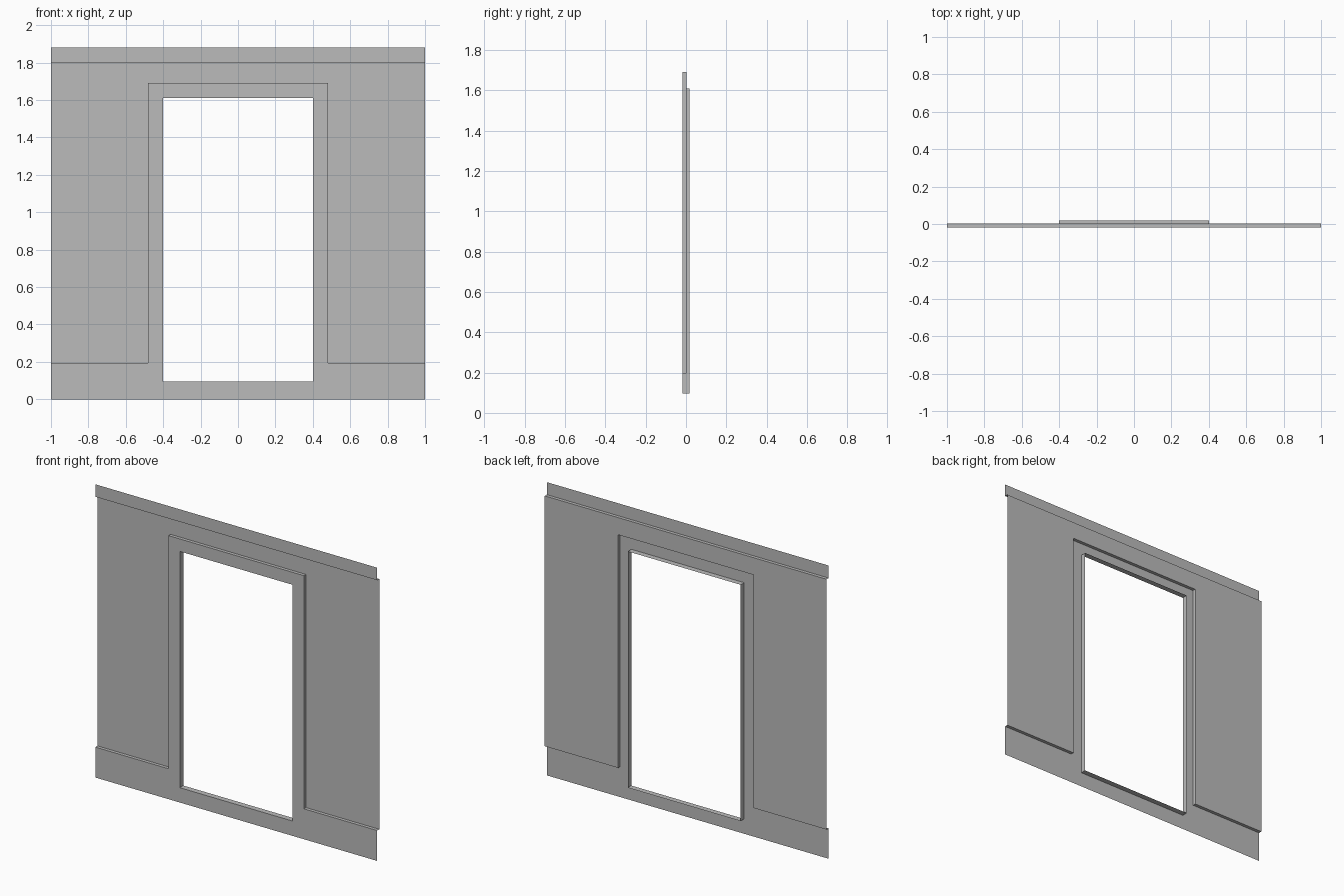
import bpy
import bmesh

cube = bpy.data.objects.get("Cube")
if cube:
    bpy.data.objects.remove(cube, do_unlink=True)

# Depths of the thin shell: raised trim, recessed wall, rear lip of the opening
FRONT, WALL, BACK = -0.018, 0.003, 0.018
# Heights and half widths
TOP, BAND, HEAD, LINTEL, BASE, SILL = 1.88, 1.80, 1.69, 1.61, 0.195, 0.095
WIDE, CASING, OPENING = 1.0, 0.48, 0.40

grey = bpy.data.materials.new("plain_grey")
grey.use_nodes = True
colour = (0.5, 0.5, 0.5, 1)
grey.diffuse_color = colour
grey.node_tree.nodes["Principled BSDF"].inputs["Base Color"].default_value = colour


def half_sheet(name, outline, depth, returns=()):
    """Flat half outline in x and z, mirrored; each return is (path, far depth)."""
    bm = bmesh.new()

    def face(points):
        bm.faces.new([bm.verts.new(p) for p in points])

    face([(x, depth, z) for x, z in outline])
    for path, far in returns:
        for (ax, az), (bx, bz) in zip(path, path[1:]):
            face([(ax, depth, az), (ax, far, az), (bx, far, bz), (bx, depth, bz)])
    bmesh.ops.remove_doubles(bm, verts=bm.verts, dist=0.0001)
    mesh = bpy.data.meshes.new(name)
    bm.to_mesh(mesh)
    bm.free()
    mesh.materials.append(grey)
    obj = bpy.data.objects.new(name, mesh)
    bpy.context.collection.objects.link(obj)
    obj.modifiers.new("mirror", 'MIRROR').use_axis[0] = True
    return obj


# Edge paths shared by the parts
casing_path = [(WIDE, BASE), (CASING, BASE), (CASING, HEAD), (0, HEAD)]
reveal_path = [(0, LINTEL), (OPENING, LINTEL), (OPENING, SILL), (0, SILL)]
band_path = [(0, BAND), (WIDE, BAND)]

# Raised skirting and door casing, with its step to the wall and the deep reveal
half_sheet("skirting_and_door_casing",
           [(0, 0), (WIDE, 0)] + casing_path + reveal_path, FRONT,
           [(casing_path, WALL), (reveal_path, BACK)])

# Recessed wall around the casing
half_sheet("wall_panel", casing_path[::-1] + band_path[::-1], WALL)

# Raised band along the top, with its underside
half_sheet("top_band", band_path + [(WIDE, TOP), (0, TOP)], FRONT, [(band_path, WALL)])
